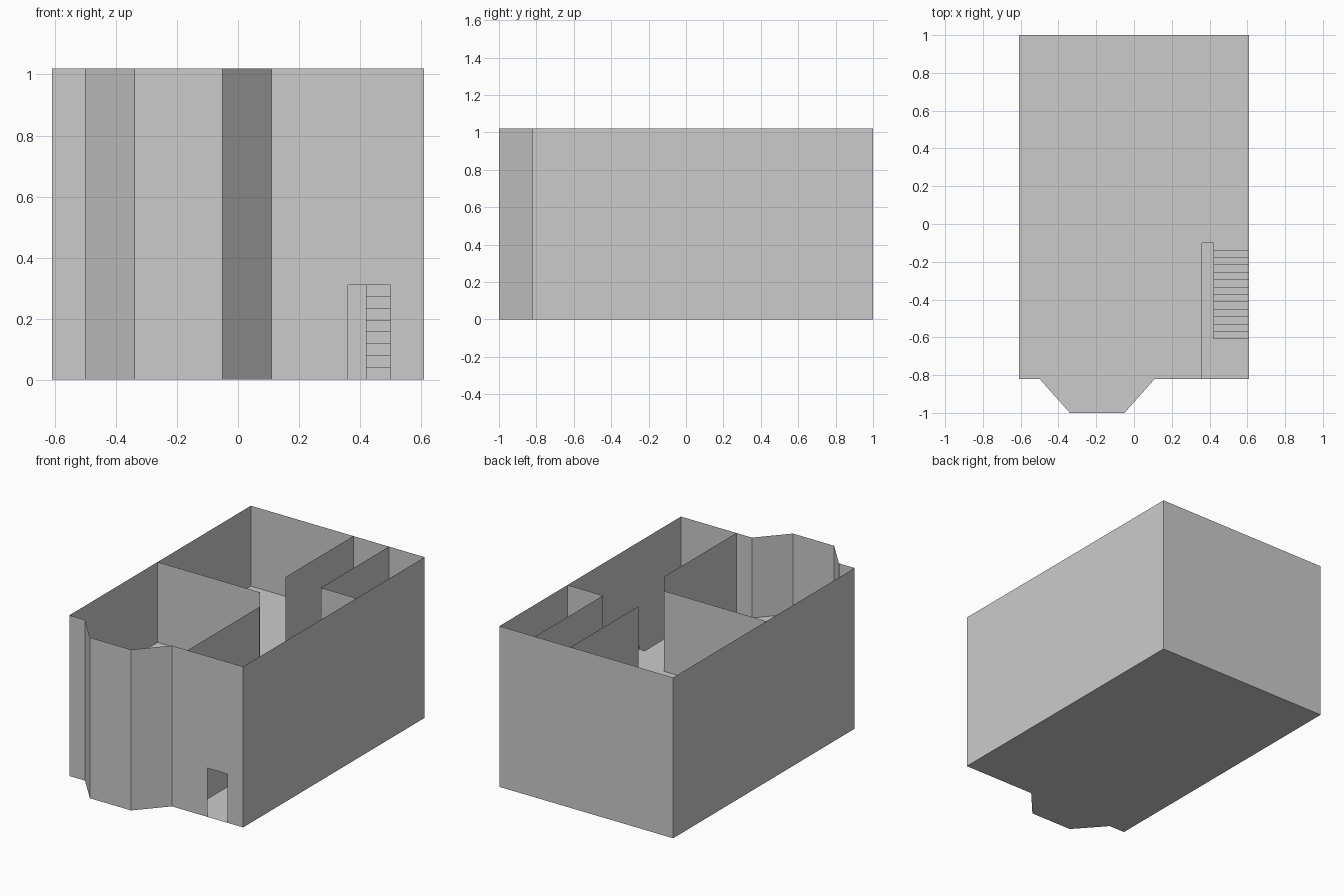
import bpy, bmesh

if "Cube" in bpy.data.objects:
    bpy.data.objects.remove(bpy.data.objects["Cube"])

H1, H2 = 0.51, 1.02          # storey floor level and wall top
X, YF, YB = 0.61, -0.82, 1.0
HALL, WELL, LAND = 0.22, 0.36, -0.10   # hall wall x, stairwell edge x, landing edge y
BAY = [(-0.50, YF), (-0.34, -1.0), (-0.05, -1.0), (0.11, YF)]


def mesh_object(name, bm):
    me = bpy.data.meshes.new(name)
    bm.to_mesh(me)
    bm.free()
    ob = bpy.data.objects.new(name, me)
    bpy.context.collection.objects.link(ob)
    return ob


def wall(name, path, z0, z1):
    """Thin wall sheet standing on a plan path."""
    bm = bmesh.new()
    lo = [bm.verts.new((x, y, z0)) for x, y in path]
    hi = [bm.verts.new((x, y, z1)) for x, y in path]
    for i in range(len(path) - 1):
        bm.faces.new((lo[i], lo[i + 1], hi[i + 1], hi[i]))
    return mesh_object(name, bm)


def floor(name, outline, z, down=False):
    bm = bmesh.new()
    f = bm.faces.new([bm.verts.new((x, y, z)) for x, y in outline])
    if down:
        f.normal_flip()
    return mesh_object(name, bm)


# Outer walls: everything except the front panel holding the door
wall("outer_walls", [(X, YF), (X, YB), (-X, YB), (-X, YF)] + BAY, 0, H2)

# Front panel around the doorway
DOOR_R, DOOR_H = 0.50, 0.31
wall("front_wall_left", [BAY[-1], (WELL, YF)], 0, H2)
wall("front_wall_over_door", [(WELL, YF), (DOOR_R, YF)], DOOR_H, H2)
wall("front_wall_right", [(DOOR_R, YF), (X, YF)], 0, H2)

# Floors: full ground floor, upper floor with the stairwell cut out
back = [(X, YB), (-X, YB), (-X, YF)]
floor("ground_floor", [(X, YF)] + back + BAY, 0, down=True)
floor("upper_floor", [(WELL, YF), (WELL, LAND), (X, LAND)] + back + BAY, H1)

# Partitions on both storeys
for storey, z0, z1, cross_end in (("lower", 0, H1, HALL), ("upper", H1, H2, 0.11)):
    wall(storey + "_hall_wall", [(HALL, YF), (HALL, LAND)], z0, z1)
    wall(storey + "_cross_wall", [(-X, 0.065), (cross_end, 0.065)], z0, z1)

# Back rooms upstairs
wall("upper_back_room_wall", [(0.11, 0.317), (0.11, YB)], H1, H2)
wall("upper_small_room_walls", [(WELL, YB), (WELL, 0.317), (X, 0.317)], H1, H2)

# Staircase: stepped profile extruded across to the right wall
N, Y0, X0 = 13, -0.61, 0.42
run, rise = (LAND - Y0) / N, H1 / N
profile = [(Y0, 0)]
for i in range(N):
    profile += [(Y0 + i * run, (i + 1) * rise), (Y0 + (i + 1) * run, (i + 1) * rise)]
profile.append((LAND, 0))
bm = bmesh.new()
side = bm.faces.new([bm.verts.new((X0, y, z)) for y, z in profile])
ext = bmesh.ops.extrude_face_region(bm, geom=[side], use_keep_orig=True)
bmesh.ops.translate(bm, vec=(X - 0.001 - X0, 0, 0),
                    verts=[v for v in ext["geom"] if isinstance(v, bmesh.types.BMVert)])
bmesh.ops.recalc_face_normals(bm, faces=bm.faces)
mesh_object("staircase", bm)
